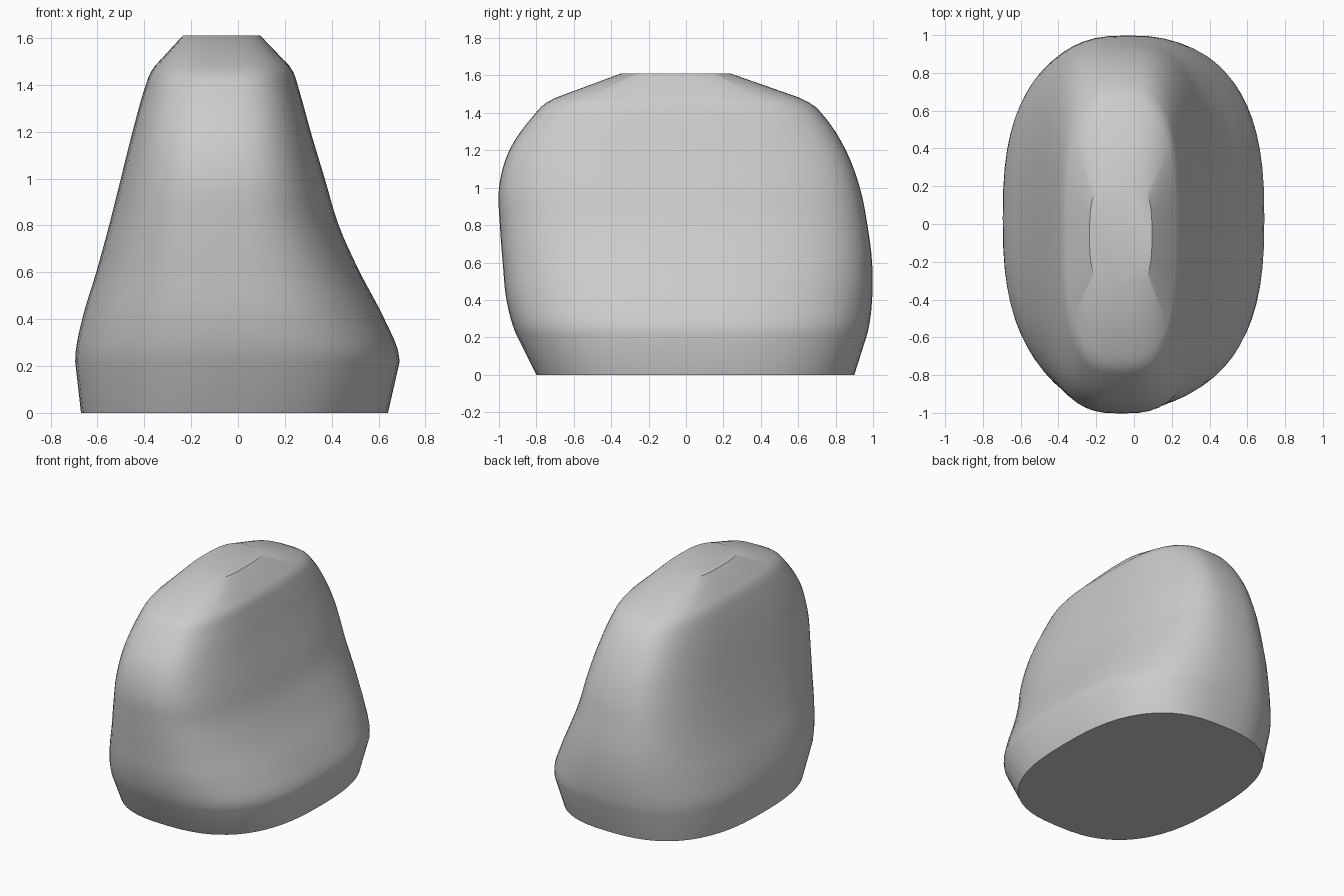
import bpy, bmesh, math
from mathutils import Vector

old = bpy.data.objects.get("Cube")
if old:
    bpy.data.objects.remove(old, do_unlink=True)

# Plain grey material
grey = bpy.data.materials.new("plain grey")
grey.use_nodes = True
grey.diffuse_color = (0.6, 0.6, 0.6, 1)
grey.node_tree.nodes["Principled BSDF"].inputs["Base Color"].default_value = (0.6, 0.6, 0.6, 1)

# Body sections: height, left edge, right edge, front edge, back edge, squareness
SECTIONS = [
    (0.00, -0.67, 0.64, -0.80, 0.90, 2.6),
    (0.22, -0.695, 0.69, -0.91, 0.97, 2.6),
    (0.40, -0.665, 0.625, -0.96, 0.995, 2.6),
    (0.60, -0.605, 0.52, -0.98, 0.995, 2.7),
    (0.80, -0.55, 0.43, -0.995, 0.97, 2.8),
    (1.00, -0.50, 0.37, -1.0, 0.93, 2.9),
    (1.20, -0.45, 0.31, -0.945, 0.855, 3.0),
    (1.38, -0.40, 0.26, -0.82, 0.74, 3.0),
    (1.48, -0.355, 0.22, -0.70, 0.61, 3.0),
    (1.61, -0.235, 0.095, -0.35, 0.24, 3.0),
]
SIDES = 64
STEPS = 4


def blend(a, b, c, d, t):
    """Smooth curve from b to c, guided by its neighbours."""
    return 0.5 * (2 * b + (c - a) * t + (2 * a - 5 * b + 4 * c - d) * t * t
                  + (3 * b - a - 3 * c + d) * t ** 3)


def smooth_sections(rows):
    out = [rows[0]]
    for i in range(1, len(rows) - 2):
        for s in range(STEPS):
            out.append([blend(*vals, s / STEPS) for vals in zip(*rows[i - 1:i + 3])])
    return out + [rows[-2], rows[-1]]


def rounded_ring(bm, row):
    z, x0, x1, y0, y1, power = row
    ring = []
    for k in range(SIDES):
        a = 2 * math.pi * k / SIDES
        c, s = math.cos(a), math.sin(a)
        x = math.copysign(abs(c) ** (2 / power), c) * (x1 - x0) / 2 + (x0 + x1) / 2
        y = math.copysign(abs(s) ** (2 / power), s) * (y1 - y0) / 2 + (y0 + y1) / 2
        ring.append(bm.verts.new(Vector((x, y, z))))
    return ring


# Loft the sections into one closed body
bm = bmesh.new()
rings = [rounded_ring(bm, row) for row in smooth_sections(SECTIONS)]
for low, high in zip(rings, rings[1:]):
    for k in range(SIDES):
        n = (k + 1) % SIDES
        bm.faces.new((low[k], low[n], high[n], high[k]))
bm.faces.new(reversed(rings[0]))
bm.faces.new(rings[-1])
mesh = bpy.data.meshes.new("body")
bm.to_mesh(mesh)
bm.free()
mesh.materials.append(grey)

body = bpy.data.objects.new("body", mesh)
bpy.context.collection.objects.link(body)
bpy.ops.object.select_all(action="DESELECT")
body.select_set(True)
bpy.context.view_layer.objects.active = body
bpy.ops.object.shade_smooth_by_angle(angle=math.radians(35))
